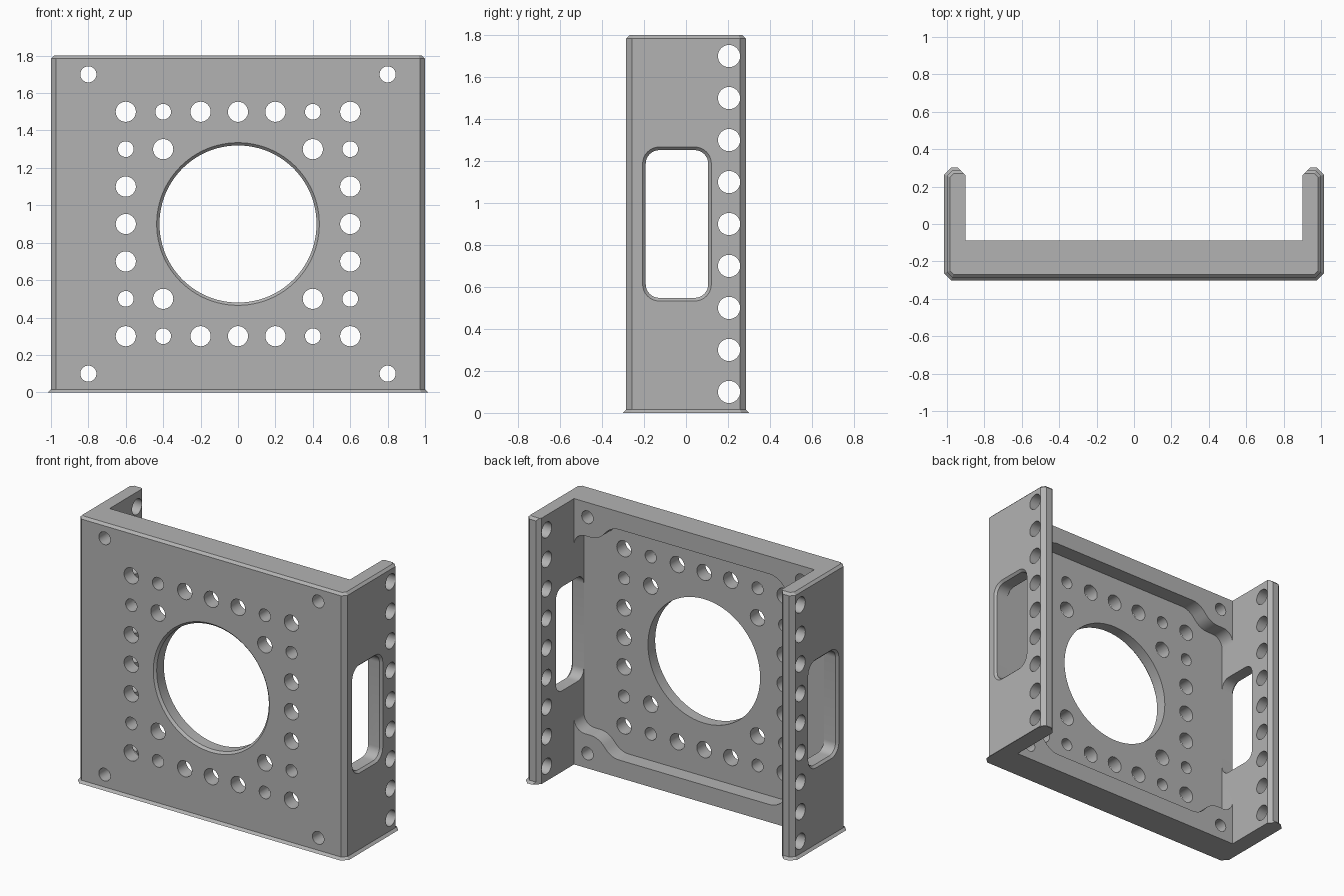
import bpy, bmesh, math
from mathutils import Vector

if "Cube" in bpy.data.objects:
    bpy.data.objects.remove(bpy.data.objects["Cube"], do_unlink=True)

W, D, H = 1.0, 0.285, 1.8      # half width, half depth, height
MID = H / 2
INNER = 0.9                    # inside face of the side flanges
RIM, FLOOR = -0.088, -0.193    # back of the plate, floor of its pocket

grey = bpy.data.materials.new("grey metal")
grey.use_nodes = True
grey.diffuse_color = (0.45, 0.45, 0.45, 1)
grey.node_tree.nodes["Principled BSDF"].inputs["Base Color"].default_value = grey.diffuse_color


def loft(bm, rings):
    """Closed solid through rings that have equal point counts."""
    rows = [[bm.verts.new(p) for p in ring] for ring in rings]
    for a, b in zip(rows, rows[1:]):
        for i in range(len(a)):
            j = (i + 1) % len(a)
            bm.faces.new((a[i], a[j], b[j], b[i]))
    bm.faces.new(rows[0])
    bm.faces.new(rows[-1])


def make_object(name, bm):
    bmesh.ops.recalc_face_normals(bm, faces=bm.faces)
    mesh = bpy.data.meshes.new(name)
    bm.to_mesh(mesh)
    bm.free()
    mesh.materials.append(grey)
    obj = bpy.data.objects.new(name, mesh)
    bpy.context.collection.objects.link(obj)
    return obj


def circle(u, v, r, n=32):
    return [(u + r * math.cos(math.tau * i / n), v + r * math.sin(math.tau * i / n)) for i in range(n)]


def rounded(corners, steps=8):
    """Outline from (u, v, radius) corners, each replaced by an arc."""
    out = []
    for i, (u, v, r) in enumerate(corners):
        p = Vector((u, v))
        a = (Vector(corners[i - 1][:2]) - p).normalized()
        b = (Vector(corners[(i + 1) % len(corners)][:2]) - p).normalized()
        half = a.angle(b) / 2
        centre = p + (a + b).normalized() * (r / math.sin(half))
        start = p + a * (r / math.tan(half)) - centre
        end = p + b * (r / math.tan(half)) - centre
        sweep = start.angle_signed(end)
        for k in range(steps + 1):
            t = -sweep * k / steps
            c, s = math.cos(t), math.sin(t)
            out.append((centre.x + c * start.x - s * start.y, centre.y + s * start.x + c * start.y))
    return out


def at_y(outline, y):
    return [(u, y, v) for u, v in outline]


def at_x(outline, x):
    return [(x, u, v) for u, v in outline]


def at_z(outline, z):
    return [(u, v, z) for u, v in outline]


# Outer block with chamfered edges
bm = bmesh.new()
block = [(-W, -D), (W, -D), (W, D), (-W, D)]
loft(bm, [at_z(block, 0), at_z(block, H)])
upright = [e for e in bm.edges if abs(e.verts[0].co.z - e.verts[1].co.z) > 1]
bmesh.ops.bevel(bm, geom=upright, offset=0.028, segments=1, affect='EDGES')
level = [e for e in bm.edges if abs(e.verts[0].co.z - e.verts[1].co.z) < 0.01]
bmesh.ops.bevel(bm, geom=level, offset=0.016, segments=1, affect='EDGES')
bracket = make_object("bracket", bm)

# Open channel between the flanges, flaring to chamfer their ends
bm = bmesh.new()
flare = 0.1
end = D - 0.025
channel = [(-INNER, RIM), (INNER, RIM), (INNER, end), (INNER + flare, end + flare),
           (-INNER - flare, end + flare), (-INNER, end)]
loft(bm, [at_z(channel, -0.1), at_z(channel, H + 0.1)])
channel_cutter = make_object("channel_cutter", bm)

# Back pocket that leaves a boss around each corner screw
quarter = [(INNER, 0.67, 0.08), (0.72, 0.67, 0.13), (0.62, 0.78, 0.13)]
half = quarter + [(-u, v, r) for u, v, r in reversed(quarter)]
corners = half + [(-u, -v, r) for u, v, r in half]
pocket = [(u, v + MID) for u, v in rounded(corners)]
bm = bmesh.new()
loft(bm, [at_y(pocket, FLOOR), at_y(pocket, 0)])
pocket_cutter = make_object("pocket_cutter", bm)

# Holes through the plate
bm = bmesh.new()
BIG, SMALL, SCREW = 0.054, 0.042, 0.043
holes = [(sx * 0.8, sz * 0.8, SCREW) for sx in (-1, 1) for sz in (-1, 1)]
holes += [(sx * 0.4, sz * 0.4, BIG) for sx in (-1, 1) for sz in (-1, 1)]
for i in range(-3, 4):
    r = SMALL if abs(i) == 2 else BIG
    for s in (-0.6, 0.6):
        holes.append((i * 0.2, s, r))
        if abs(i) < 3:
            holes.append((s, i * 0.2, r))
for u, v, r in holes:
    ring = circle(u, v + MID, r)
    loft(bm, [at_y(ring, -0.4), at_y(ring, 0)])

# Large central opening with a chamfered front edge
C = 0.015
bore = [(-D - C, 0.42 + 2 * C), (-D + C, 0.42), (0, 0.42)]
loft(bm, [at_y(circle(0, MID, r, 96), y) for y, r in bore])


# Flange windows with chamfered outer edges, and the row of rail holes
def window(grow):
    cy, a, b, r = -0.043, 0.149 + grow, 0.352 + grow, 0.065 + grow
    return rounded([(cy + a, MID + b, r), (cy - a, MID + b, r),
                    (cy - a, MID - b, r), (cy + a, MID - b, r)])


for s in (-1, 1):
    loft(bm, [at_x(window(0), s * 0.85), at_x(window(0), s * (W - C)),
              at_x(window(2 * C), s * (W + C))])
    for i in range(9):
        ring = circle(0.205, 0.1 + 0.2 * i, 0.053)
        loft(bm, [at_x(ring, s * 0.85), at_x(ring, s * 1.1)])
hole_cutter = make_object("hole_cutter", bm)

# Cut everything out of the block
bpy.ops.object.select_all(action='DESELECT')
bpy.context.view_layer.objects.active = bracket
bracket.select_set(True)
for cutter in (channel_cutter, pocket_cutter, hole_cutter):
    cutter.hide_render = True
    mod = bracket.modifiers.new(cutter.name, 'BOOLEAN')
    mod.operation = 'DIFFERENCE'
    mod.solver = 'EXACT'
    mod.object = cutter
    bpy.ops.object.modifier_apply(modifier=mod.name)
    bpy.data.objects.remove(cutter, do_unlink=True)
bpy.ops.object.shade_smooth_by_angle(angle=math.radians(30))
